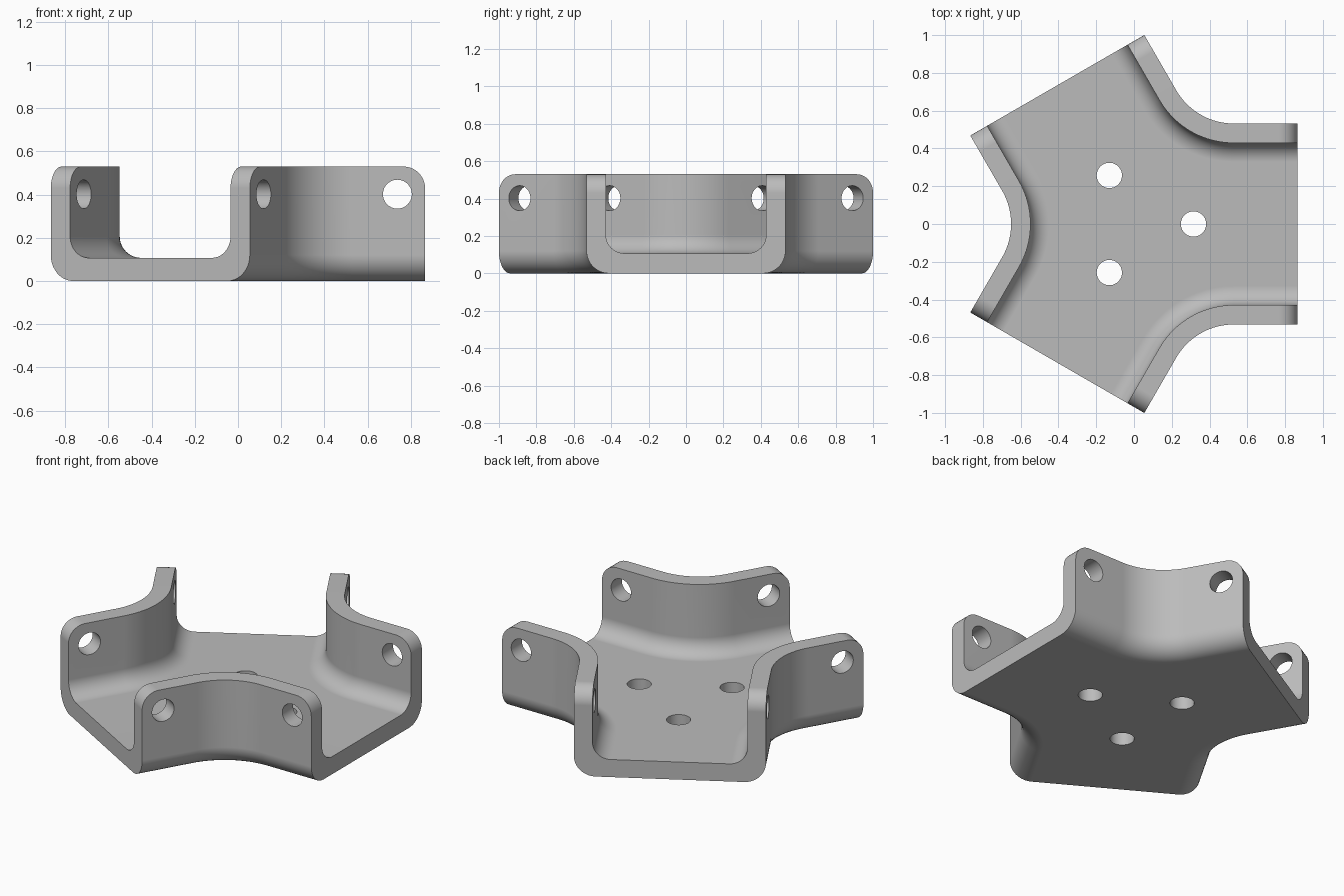
import bpy, bmesh
from math import sin, cos, tan, pi, radians
from mathutils import Vector, Matrix

cube = bpy.data.objects.get("Cube")
if cube:
    bpy.data.objects.remove(cube, do_unlink=True)

LENGTH, HALF, HEIGHT = 0.848, 0.532, 0.53    # arm reach, arm half width, wall height
THICK, FLOOR = 0.103, 0.107                  # wall and floor thickness
R_OUT, R_IN, R_PLAN, R_TIP = 0.12, 0.1, 0.352, 0.1
HOLE_R, TIP_HOLE, FLOOR_HOLE = 0.067, 0.128, 0.297
SHIFT = 0.018                                # hub position along x
THIRD = 2 * pi / 3


def arc(cx, cy, r, a0, a1, n):
    return [(cx + r * cos(a0 + (a1 - a0) * i / n),
             cy + r * sin(a0 + (a1 - a0) * i / n)) for i in range(n + 1)]


# Wall cross-section: (distance inward from the outer face, height)
section = arc(R_OUT, R_OUT, R_OUT, -pi / 2, -pi, 10)
top = len(section)
section += [(0, HEIGHT), (THICK, HEIGHT)]
section += arc(THICK + R_IN, FLOOR + R_IN, R_IN, pi, 1.5 * pi, 10)


def wall_path(d):
    """Plan line from one arm tip, round the inside corner, to the next tip."""
    cy = HALF + R_PLAN
    pts = [(LENGTH, HALF - d)]
    pts += arc(cy / tan(pi / 3), cy, R_PLAN + d, -pi / 2, -radians(150), 20)
    x, y = pts[0]
    pts.append((x * cos(THIRD) + y * sin(THIRD), x * sin(THIRD) - y * cos(THIRD)))
    return pts


# Three swept walls sharing one floor
bm = bmesh.new()
walls = []
for k in range(3):
    turn = Matrix.Rotation(k * THIRD, 3, 'Z')
    rows = [[bm.verts.new(turn @ Vector((x, y, z))) for x, y in wall_path(d)]
            for d, z in section]
    for a, b in zip(rows, rows[1:]):
        for i in range(len(a) - 1):
            bm.faces.new((a[i], a[i + 1], b[i + 1], b[i]))
    walls.append(rows)
for row in (0, -1):
    bm.faces.new([v for w in walls for v in w[row]])
for k in range(3):
    bm.faces.new([r[0] for r in walls[k]] + [r[-1] for r in reversed(walls[k - 1])])
bmesh.ops.recalc_face_normals(bm, faces=bm.faces)

# Rounded upper corners at the wall tips
corners = [bm.edges.get((w[top][i], w[top + 1][i])) for w in walls for i in (0, -1)]
bmesh.ops.bevel(bm, geom=corners, offset=R_TIP, segments=10, profile=0.5, affect='EDGES')
mesh = bpy.data.meshes.new("bracket")
bm.to_mesh(mesh)
bm.free()
bracket = bpy.data.objects.new("three_arm_bracket", mesh)
bpy.context.collection.objects.link(bracket)

# Bolt holes through the floor and through both walls of each arm
bm = bmesh.new()
for k in range(3):
    turn = Matrix.Rotation(k * THIRD, 4, 'Z')
    across = (Matrix.Translation((LENGTH - TIP_HOLE, 0, HEIGHT - TIP_HOLE))
              @ Matrix.Rotation(pi / 2, 4, 'X'))
    down = Matrix.Translation((FLOOR_HOLE, 0, 0))
    for place, depth in ((across, 1.3), (down, 0.4)):
        bmesh.ops.create_cone(bm, cap_ends=True, segments=40, radius1=HOLE_R,
                              radius2=HOLE_R, depth=depth, matrix=turn @ place)
cut_mesh = bpy.data.meshes.new("hole_cutter")
bm.to_mesh(cut_mesh)
bm.free()
cutter = bpy.data.objects.new("hole_cutter", cut_mesh)
cutter.hide_render = True
bpy.context.collection.objects.link(cutter)

bpy.ops.object.select_all(action='DESELECT')
bracket.select_set(True)
bpy.context.view_layer.objects.active = bracket
mod = bracket.modifiers.new("holes", 'BOOLEAN')
mod.operation, mod.solver, mod.object = 'DIFFERENCE', 'EXACT', cutter
bpy.ops.object.modifier_apply(modifier=mod.name)
bpy.data.objects.remove(cutter, do_unlink=True)

# Grey finish with smooth bends and crisp edges
grey = bpy.data.materials.new("plain_grey")
grey.use_nodes = True
grey.diffuse_color = (0.5, 0.5, 0.5, 1)
grey.node_tree.nodes["Principled BSDF"].inputs["Base Color"].default_value = (0.5, 0.5, 0.5, 1)
bracket.data.materials.clear()
bracket.data.materials.append(grey)
bpy.ops.object.shade_smooth_by_angle(angle=radians(30))
weighted = bracket.modifiers.new("flat_faces", 'WEIGHTED_NORMAL')
weighted.keep_sharp = True
bracket.location.x = SHIFT
